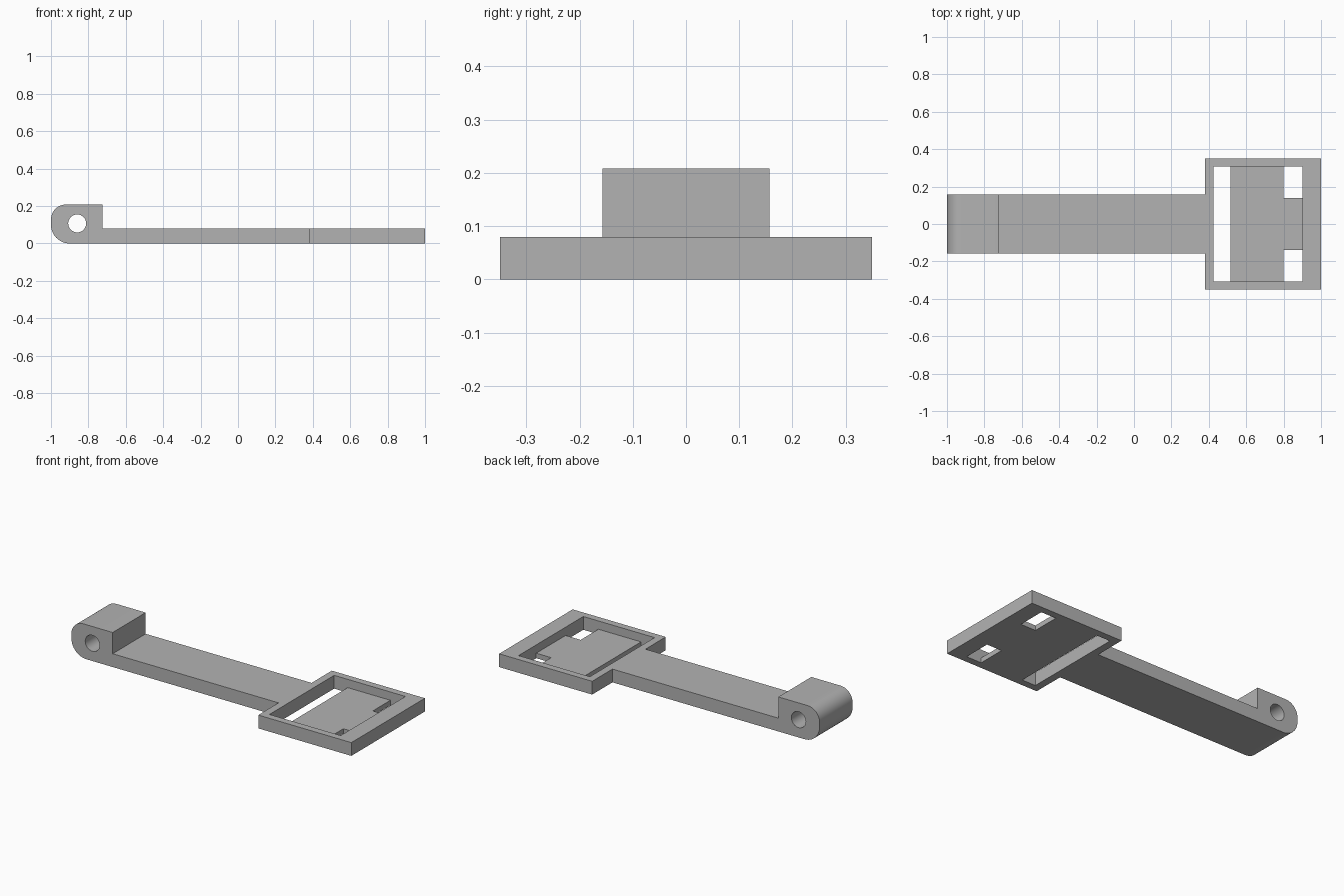
import bpy
import bmesh
from math import pi, cos, sin, radians

cube = bpy.data.objects.get("Cube")
if cube:
    bpy.data.objects.remove(cube, do_unlink=True)

grey = bpy.data.materials.new("plain grey")
grey.use_nodes = True
colour = (0.45, 0.45, 0.45, 1)
grey.diffuse_color = colour
grey.node_tree.nodes["Principled BSDF"].inputs["Base Color"].default_value = colour


def arc(cx, cy, r, start, end, steps):
    """Points along a circular arc, angles in degrees."""
    angles = [radians(start + (end - start) * i / steps) for i in range(steps + 1)]
    return [(cx + r * cos(a), cy + r * sin(a)) for a in angles]


def rect(x0, x1, y0, y1):
    return [(x0, y0), (x1, y0), (x1, y1), (x0, y1)]


def extrude_profile(name, loops, depth, location=(0, 0, 0), tilt=0):
    """Solid from an outline and its holes, extruded evenly about its plane."""
    curve = bpy.data.curves.new(name, "CURVE")
    curve.dimensions = "2D"
    curve.fill_mode = "BOTH"
    curve.extrude = depth / 2
    for loop in loops:
        spline = curve.splines.new("POLY")
        spline.points.add(len(loop) - 1)
        for point, (x, y) in zip(spline.points, loop):
            point.co = (x, y, 0, 1)
        spline.use_cyclic_u = True
    obj = bpy.data.objects.new(name, curve)
    obj.location = location
    obj.rotation_euler.x = tilt
    bpy.context.collection.objects.link(obj)
    bpy.ops.object.select_all(action="DESELECT")
    obj.select_set(True)
    bpy.context.view_layer.objects.active = obj
    bpy.ops.object.convert(target="MESH")
    obj = bpy.context.object

    # Weld caps to walls so that normals and edges are clean
    bm = bmesh.new()
    bm.from_mesh(obj.data)
    bmesh.ops.remove_doubles(bm, verts=bm.verts, dist=0.0001)
    bmesh.ops.recalc_face_normals(bm, faces=bm.faces)
    bm.to_mesh(obj.data)
    bm.free()
    obj.data.materials.clear()
    obj.data.materials.append(grey)
    bpy.ops.object.shade_smooth_by_angle(angle=radians(30))
    return obj


height = 0.08      # arm and frame thickness
floor = 0.03       # tray floor thickness
knuckle = 0.208    # height of the pivot end
frame_x = 0.38     # where the arm meets the frame

# Arm with rounded pivot knuckle and pin hole, drawn from the side
arm_outline = [(frame_x, 0), (frame_x, height), (-0.725, height), (-0.725, knuckle)]
arm_outline += arc(-0.92, knuckle - 0.08, 0.08, 90, 180, 12)
arm_outline += arc(-0.9, 0.1, 0.1, 180, 270, 12)
pin_hole = arc(-0.86, 0.107, 0.048, 0, 360, 32)[:-1]
extrude_profile("pivot_arm", [arm_outline, pin_hole], 0.314, tilt=pi / 2)

# Raised rim of the tray
extrude_profile("tray_rim",
                [rect(frame_x, 1, -0.35, 0.35), rect(0.425, 0.9, -0.308, 0.308)],
                height, (0, 0, height / 2))

# Recessed floor: a slot beside the arm, a tongue between two corner notches
floor_outline = [(0.515, -0.308), (0.8, -0.308), (0.8, -0.14), (0.9, -0.14),
                 (0.9, 0.14), (0.8, 0.14), (0.8, 0.308), (0.515, 0.308)]
extrude_profile("tray_floor", [floor_outline], floor, (0, 0, floor / 2))
